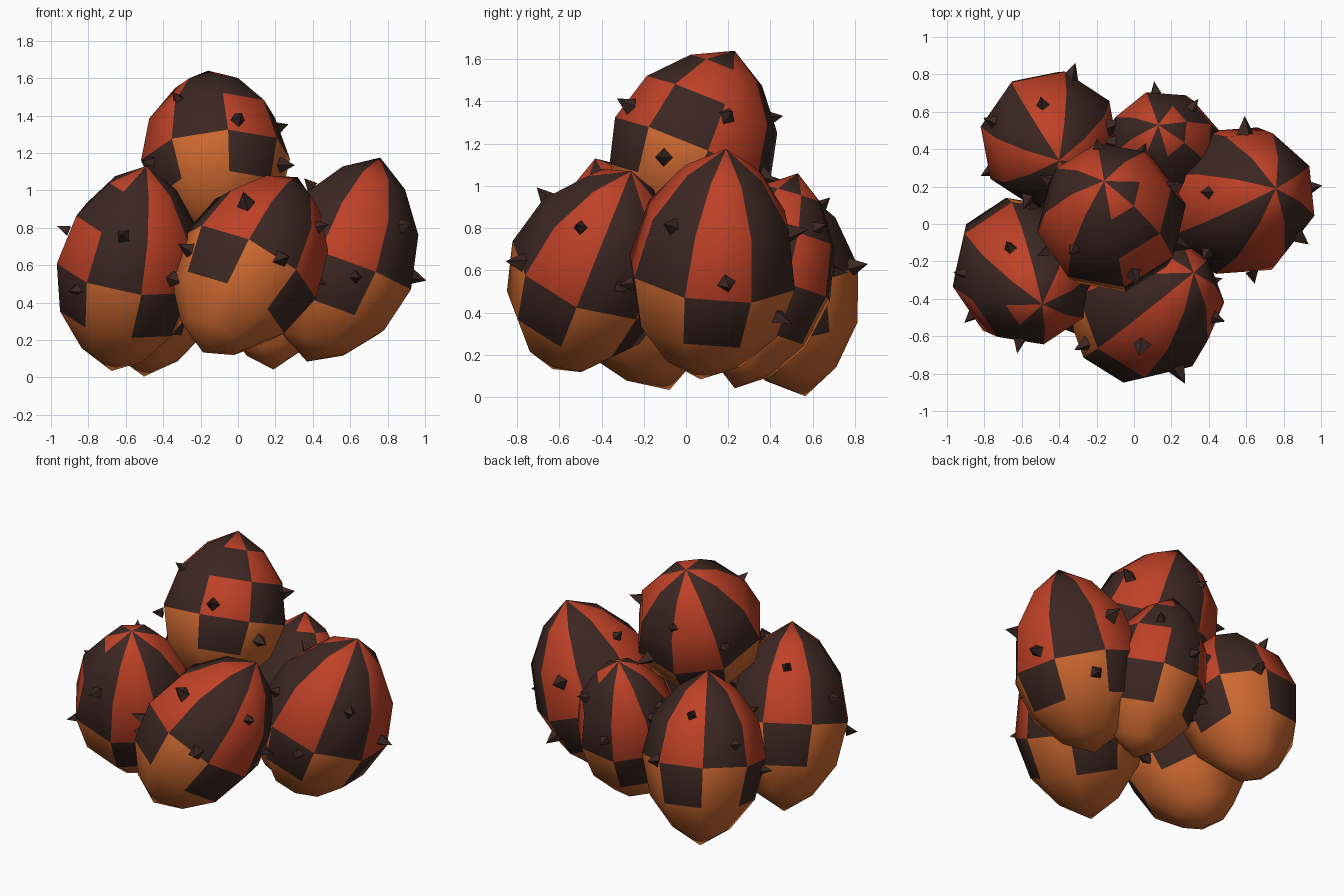
import bpy, bmesh
from math import sin, cos, radians
from mathutils import Vector, Matrix

if "Cube" in bpy.data.objects:
    bpy.data.objects.remove(bpy.data.objects["Cube"])

SEGS, ROWS, THORNS = 8, 6, 8


def material(name, rgb):
    m = bpy.data.materials.new(name)
    m.diffuse_color = (*rgb, 1)
    m.use_nodes = True
    m.node_tree.nodes["Principled BSDF"].inputs["Base Color"].default_value = m.diffuse_color
    return m


RED = material("red", (0.52, 0.053, 0.02))
DARK = material("dark_brown", (0.045, 0.02, 0.016))
ORANGE = material("orange", (0.61, 0.14, 0.03))


def finish(bm, name, mats, smooth, matrix):
    bmesh.ops.recalc_face_normals(bm, faces=bm.faces)
    for f in bm.faces:
        f.smooth = smooth
    me = bpy.data.meshes.new(name)
    bm.to_mesh(me)
    bm.free()
    for m in mats:
        me.materials.append(m)
    ob = bpy.data.objects.new(name, me)
    ob.matrix_world = matrix
    bpy.context.collection.objects.link(ob)


# Ellipsoid point, narrowed towards both ends so the tips are slightly pointed
def surface(az, lat, r, up, low):
    a, t = radians(az), radians(lat)
    h = up if lat >= 0 else low
    taper = 1 - 0.1 * sin(t) ** 2
    ring = r * cos(t) * taper
    return Vector((ring * cos(a), ring * sin(a), h * sin(t) * (1 - 0.08 * abs(sin(2 * t)))))


# Egg-shaped pod: checkered upper part, orange underside
def pod(name, matrix, r, up, low, phase, flips):
    bm = bmesh.new()
    top = bm.verts.new((0, 0, up))
    bottom = bm.verts.new((0, 0, -low))
    rings = [[bm.verts.new(surface(phase + 45 * k - 22.5, 90 - 30 * i, r, up, low))
              for k in range(SEGS)] for i in range(1, ROWS)]
    for row in range(ROWS):
        for k in range(SEGS):
            n = (k + 1) % SEGS
            if row == 0:
                f = bm.faces.new((top, rings[0][k], rings[0][n]))
            elif row == ROWS - 1:
                f = bm.faces.new((bottom, rings[-1][n], rings[-1][k]))
            else:
                a, b = rings[row - 1], rings[row]
                f = bm.faces.new((a[k], b[k], b[n], a[n]))
            dark = k % 2 == 1
            if row == 3 or (row == 1 and k < flips):
                dark = not dark
            if row > 3:
                f.material_index = 2
            elif dark:
                f.material_index = 1
            else:
                f.material_index = 0 if row < 3 else 2
    finish(bm, name, (RED, DARK, ORANGE), True, matrix)


# Small pyramid thorns spread around the pod in a spiral
def thorns(name, matrix, r, up, low, start):
    bm = bmesh.new()
    for i in range(THORNS):
        lat = 40 - 55 * i / (THORNS - 1)
        p = surface(start + 137.5 * i, lat, r, up, low)
        h = up if lat >= 0 else low
        normal = Vector((p.x / r**2, p.y / r**2, p.z / h**2)).normalized()
        rot = Vector((0, 0, 1)).rotation_difference(normal).to_matrix().to_4x4()
        size = 0.8 + 0.2 * (i % 3)
        bmesh.ops.create_cone(
            bm, segments=4, cap_ends=True, radius1=0.044 * size, radius2=0,
            depth=0.085 * size,
            matrix=Matrix.Translation(p * 0.96 + normal * 0.025) @ rot
            @ Matrix.Rotation(i * 0.9, 4, 'Z'))
    finish(bm, name, (DARK,), False, matrix)


# name, centre, tip, radius, lower length, pattern phase, flipped sectors, thorn start
PODS = [
    ("top", (-0.12, 0.03, 1.165), (-0.16, 0.23, 1.64), 0.405, 0.46, -57, 2, 100),
    ("front_left", (-0.585, -0.25, 0.57), (-0.49, -0.43, 1.13), 0.395, 0.57, -146, 1, 120),
    ("back_left", (-0.45, 0.45, 0.55), (-0.40, 0.34, 1.07), 0.38, 0.56, 101, 0, 105),
    ("back", (0.16, 0.38, 0.55), (0.13, 0.53, 1.06), 0.33, 0.53, -50, 3, 45),
    ("right", (0.55, 0.125, 0.59), (0.76, 0.19, 1.175), 0.415, 0.54, 5, 0, 180),
    ("front", (0.06, -0.45, 0.59), (0.32, -0.26, 1.07), 0.40, 0.55, -28, 0, -32),
]

for name, centre, tip, r, low, phase, flips, start in PODS:
    c = Vector(centre)
    axis = Vector(tip) - c
    up = axis.length
    rot = Vector((0, 0, 1)).rotation_difference(axis).to_matrix().to_4x4()
    matrix = Matrix.Translation(c) @ rot
    pod(name + "_pod", matrix, r, up, low, phase, flips)
    thorns(name + "_thorns", matrix, r, up, low, start)
